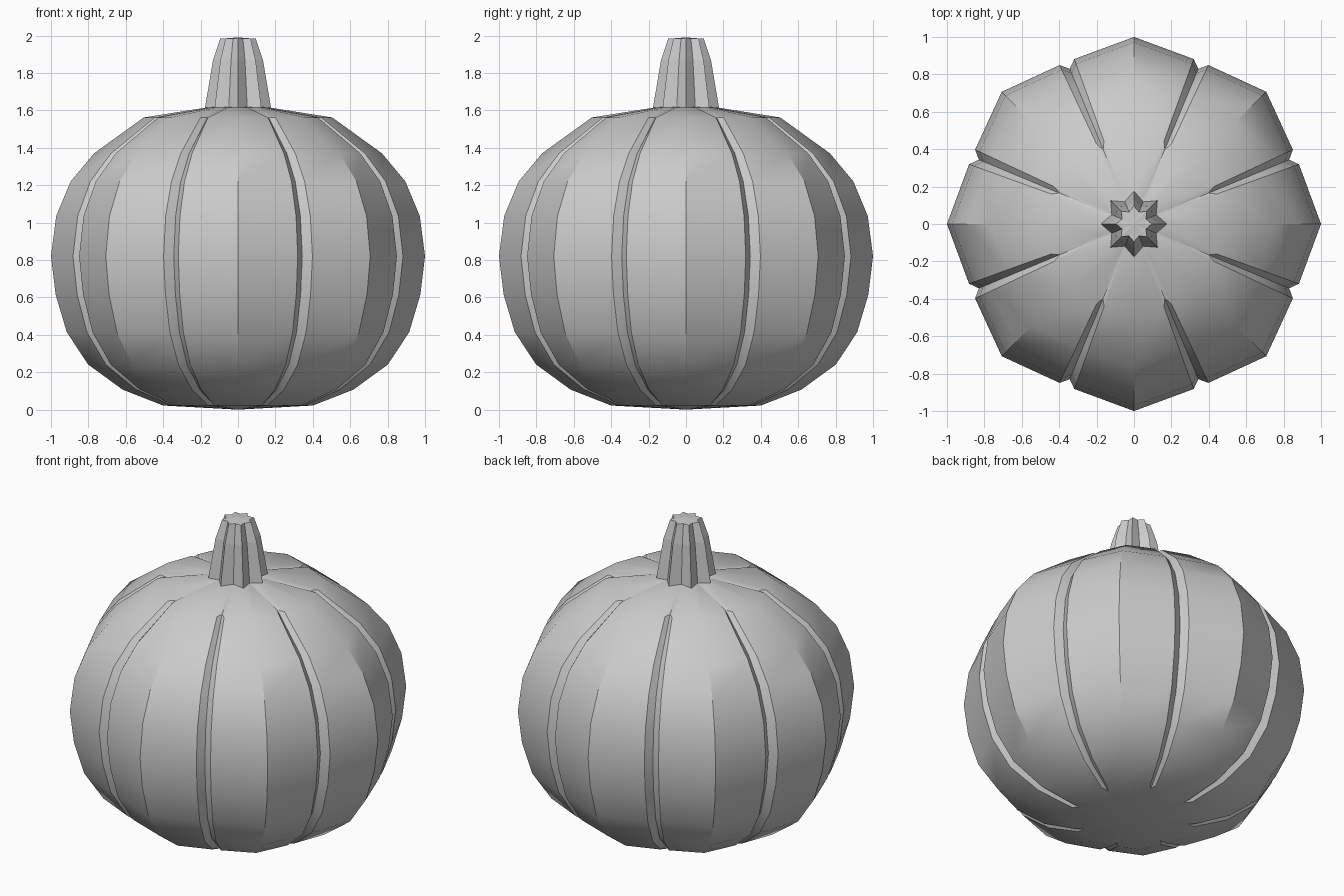
import bpy, bmesh
from math import cos, sin, radians, pi

if "Cube" in bpy.data.objects:
    bpy.data.objects.remove(bpy.data.objects["Cube"])


def lathe(name, rings, bottom, top):
    """Skin a stack of (z, [(radius, angle), ...]) rings, closed with a pole at each end."""
    bm = bmesh.new()
    loops = [[bm.verts.new((r * cos(a), r * sin(a), z)) for r, a in pts] for z, pts in rings]
    n = len(loops[0])
    lo, hi = bm.verts.new((0, 0, bottom)), bm.verts.new((0, 0, top))
    for i in range(n):
        j = (i + 1) % n
        for a, b in zip(loops, loops[1:]):
            bm.faces.new((a[i], a[j], b[j], b[i]))
        bm.faces.new((lo, loops[0][j], loops[0][i]))
        bm.faces.new((hi, loops[-1][i], loops[-1][j]))
    bmesh.ops.recalc_face_normals(bm, faces=bm.faces)
    mesh = bpy.data.meshes.new(name)
    bm.to_mesh(mesh)
    bm.free()
    obj = bpy.data.objects.new(name, mesh)
    bpy.context.collection.objects.link(obj)
    return obj


def body_ring(r, depth):
    """Eight lobes: ridge, groove edge, groove valley, groove edge."""
    pts = []
    for k in range(8):
        a = k * pi / 4
        pts += [(r, a), (0.938 * r, a + radians(19.9)),
                (0.938 * r - depth, a + radians(22.5)),
                (0.938 * r, a + radians(25.1))]
    return pts


# ribbed body: (ridge radius, height, groove depth)
profile = [(0.40, 0.022, 0.045), (0.617, 0.107, 0.045), (0.80, 0.24, 0.04),
           (0.915, 0.413, 0.04), (0.975, 0.615, 0.04), (1.0, 0.82, 0.04),
           (0.972, 1.035, 0.04), (0.895, 1.22, 0.04), (0.77, 1.37, 0.04),
           (0.504, 1.562, 0.045), (0.17, 1.615, 0.015)]
body = lathe("pumpkin_body", [(z, body_ring(r, d)) for r, z, d in profile], 0.0, 1.63)
bpy.context.view_layer.objects.active = body
body.select_set(True)
bpy.ops.object.shade_smooth_by_angle(angle=radians(30))


# fluted stem with an eight-pointed star section
def star(r):
    return [(r if i % 2 == 0 else 0.73 * r, i * pi / 8) for i in range(16)]


lathe("stem", [(z, star(r)) for r, z in [(0.177, 1.612), (0.134, 1.866), (0.095, 1.983)]],
      1.612, 1.99)
